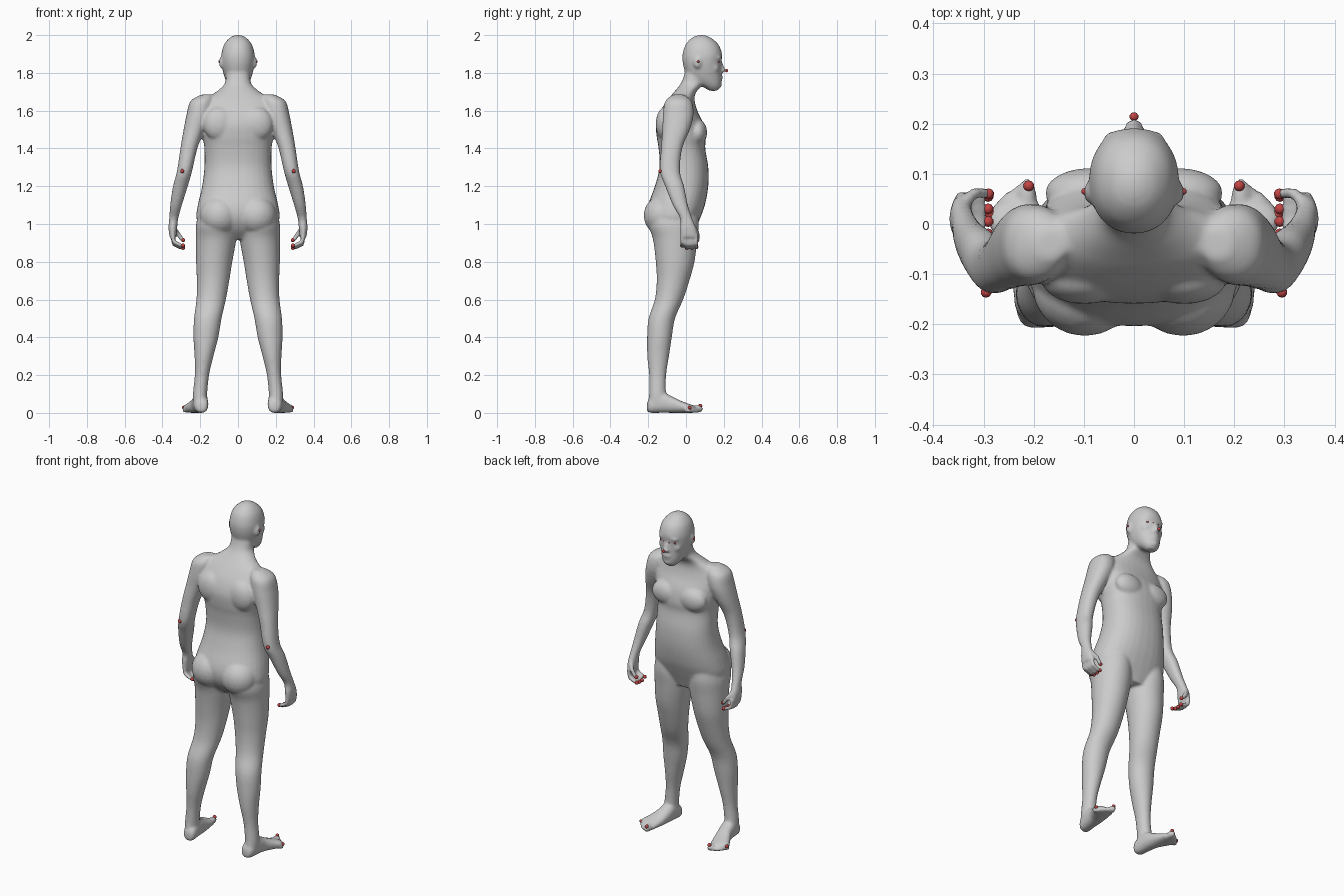
import bpy, bmesh, math
from mathutils import Vector, Matrix

SIDES = (1, -1)
bm = bmesh.new()


def spline(rows, n=4):
    """Catmull-Rom interpolation of section rows."""
    out = []
    for i in range(len(rows) - 1):
        p0, p1 = rows[max(i - 1, 0)], rows[i]
        p2, p3 = rows[i + 1], rows[min(i + 2, len(rows) - 1)]
        for k in range(n):
            t = k / n
            out.append([0.5 * (2 * b + (c - a) * t + (2 * a - 5 * b + 4 * c - d) * t * t
                               + (3 * b - a - 3 * c + d) * t ** 3)
                        for a, b, c, d in zip(p0, p1, p2, p3)])
    return out + [list(rows[-1])]


def loft(rows, side=1, along_y=False, power=2.0, seg=32):
    """Rows: level, centre x, half width, low edge, high edge of the depth."""
    rings = []
    for lv, cx, hw, lo, hi in spline(rows):
        ring = []
        for k in range(seg):
            a = 2 * math.pi * k / seg
            c, s = math.cos(a), math.sin(a)
            u = math.copysign(abs(c) ** (2 / power), c) * hw + cx
            v = math.copysign(abs(s) ** (2 / power), s) * (hi - lo) / 2 + (hi + lo) / 2
            ring.append(bm.verts.new((side * u, lv, max(v, 0)) if along_y else (side * u, v, lv)))
        rings.append(ring)
    for r0, r1 in zip(rings, rings[1:]):
        for k in range(seg):
            j = (k + 1) % seg
            bm.faces.new((r0[k], r0[j], r1[j], r1[k]))
    bm.faces.new(rings[0])
    bm.faces.new(rings[-1])


def blob(mesh, loc, size, tilt=0):
    m = Matrix.Translation(loc) @ Matrix.Rotation(tilt, 4, 'X') @ Matrix.Diagonal((*size, 1))
    bmesh.ops.create_icosphere(mesh, subdivisions=3, radius=1, matrix=m)


def finger(points, r):
    """Chain of overlapping spheres along a bent path."""
    for a, b in zip(points, points[1:]):
        a, b = Vector(a), Vector(b)
        n = max(2, int((b - a).length / (r * 0.5)))
        for k in range(n + 1):
            bmesh.ops.create_icosphere(bm, subdivisions=2, radius=r,
                                       matrix=Matrix.Translation(a.lerp(b, k / n)))


# torso and neck
loft([(0.92, 0, .09, -.12, .03), (0.97, 0, .19, -.17, .05), (1.03, 0, .220, -.20, .075),
      (1.10, 0, .213, -.20, .10), (1.20, 0, .190, -.165, .118), (1.30, 0, .178, -.14, .118),
      (1.40, 0, .178, -.145, .102), (1.46, 0, .188, -.155, .105), (1.53, 0, .200, -.158, .092),
      (1.60, 0, .210, -.135, .06), (1.66, 0, .175, -.095, .045), (1.70, 0, .115, -.062, .055),
      (1.74, 0, .072, -.03, .09), (1.78, 0, .064, -.012, .10), (1.83, 0, .06, 0, .10)],
     power=2.3)

# head
loft([(1.705, 0, .025, .125, .165), (1.725, 0, .045, .09, .182), (1.75, 0, .06, .04, .188),
      (1.78, 0, .072, .005, .188), (1.82, 0, .083, -.01, .187), (1.86, 0, .089, -.018, .188),
      (1.90, 0, .088, -.018, .191), (1.95, 0, .074, -.002, .172), (1.985, 0, .045, .03, .133),
      (2.0, 0, .014, .065, .097)], power=2.15)

# nose, lips, chin
blob(bm, (0, .188, 1.832), (.012, .014, .033), .3)
blob(bm, (0, .196, 1.812), (.018, .015, .012))
blob(bm, (0, .184, 1.779), (.026, .012, .007))
blob(bm, (0, .182, 1.767), (.023, .012, .007))
blob(bm, (0, .172, 1.735), (.026, .018, .018))

for s in SIDES:
    # ear, brow, cheek
    blob(bm, (s * .090, .062, 1.855), (.010, .020, .032), -.2)
    blob(bm, (s * .032, .172, 1.880), (.030, .017, .010))
    blob(bm, (s * .045, .155, 1.825), (.025, .020, .022))
    # chest and buttock
    blob(bm, (s * .088, .062, 1.485), (.090, .050, .070))
    blob(bm, (s * .098, -.125, 1.045), (.105, .099, .105))
    # shoulder blade
    blob(bm, (s * .10, -.11, 1.53), (.085, .05, .09))
    # arm down to the palm
    loft([(1.685, .165, .03, -.07, -.01), (1.65, .192, .060, -.11, .03),
          (1.58, .208, .064, -.122, .04), (1.50, .232, .056, -.125, .02),
          (1.40, .260, .045, -.132, -.02), (1.28, .283, .040, -.138, -.032),
          (1.20, .305, .039, -.11, -.01), (1.10, .328, .031, -.07, .01),
          (1.03, .340, .024, -.032, .033), (0.98, .345, .023, -.032, .053),
          (0.93, .345, .018, -.030, .062)], s, power=2.2)
    # leg
    loft([(1.08, .11, .09, -.18, .06), (1.00, .115, .107, -.20, .068),
          (0.92, .116, .107, -.175, .060), (0.80, .126, .096, -.160, .045),
          (0.70, .132, .086, -.155, .018), (0.60, .142, .078, -.165, -.015),
          (0.50, .160, .073, -.198, -.058), (0.40, .170, .066, -.206, -.075),
          (0.30, .180, .050, -.205, -.090), (0.20, .191, .038, -.195, -.105),
          (0.10, .201, .038, -.195, -.105), (0.04, .200, .038, -.203, -.09)], s)
    # foot
    loft([(-.207, .192, .018, .01, .05), (-.190, .194, .036, 0, .08), (-.13, .200, .041, 0, .11),
          (-.08, .206, .043, 0, .09), (-.03, .222, .052, 0, .065), (.01, .236, .057, 0, .05),
          (.04, .232, .045, 0, .04)], s, True, 2.3)
    # toes
    for k in range(5):
        r = .021 if k == 0 else .015 - .001 * k
        x, y = .213 + .0165 * k + (.005 if k else 0), .058 - .003 * k * k
        blob(bm, (s * x, y, r), (r * .9, r * 1.6, r))
    # curled fingers and thumb
    for k in range(4):
        y = -.020 + .025 * k
        d = (.012, 0, 0, .004)[k]
        finger([(s * .346, y, .940), (s * .340, y, .893 + d), (s * .302, y, .875 + d)], .0118)
    finger([(s * .340, .040, .985), (s * .318, .062, .950), (s * .297, .062, .918)], .0125)

bmesh.ops.recalc_face_normals(bm, faces=bm.faces)
me = bpy.data.meshes.new("body")
bm.to_mesh(me)
bm.free()
body = bpy.data.objects.new("body", me)
bpy.context.collection.objects.link(body)

# fuse the overlapping parts into one skin
rm = body.modifiers.new("fuse", 'REMESH')
rm.mode = 'VOXEL'
rm.voxel_size = 0.0075
rm.use_smooth_shade = True
sm = body.modifiers.new("soften", 'SMOOTH')
sm.factor = 0.5
sm.iterations = 7

# red landmark balls
red = bpy.data.materials.new("landmark_red")
red.diffuse_color = (0.55, 0.06, 0.06, 1)
mk = bmesh.new()
spots = [(0, .214, 1.812, .009), (-.21, -.002, 1.63, .005)]
for s in SIDES:
    spots += [(s * .295, -.136, 1.28, .011), (s * .21, .076, .037, .011),
              (s * .287, .020, .028, .010), (s * .098, .065, 1.86, .007),
              (s * .018, .182, 1.858, .006), (s * .048, .172, 1.858, .006),
              (s * .290, .060, .915, .011)]
    spots += [(s * .291, -.020 + .025 * k, .874 + (.012, 0, 0, .004)[k], .011) for k in range(4)]
for x, y, z, r in spots:
    bmesh.ops.create_icosphere(mk, subdivisions=2, radius=r, matrix=Matrix.Translation((x, y, z)))
for f in mk.faces:
    f.smooth = True
mm = bpy.data.meshes.new("landmark_balls")
mk.to_mesh(mm)
mk.free()
mm.materials.append(red)
bpy.context.collection.objects.link(bpy.data.objects.new("landmark_balls", mm))
